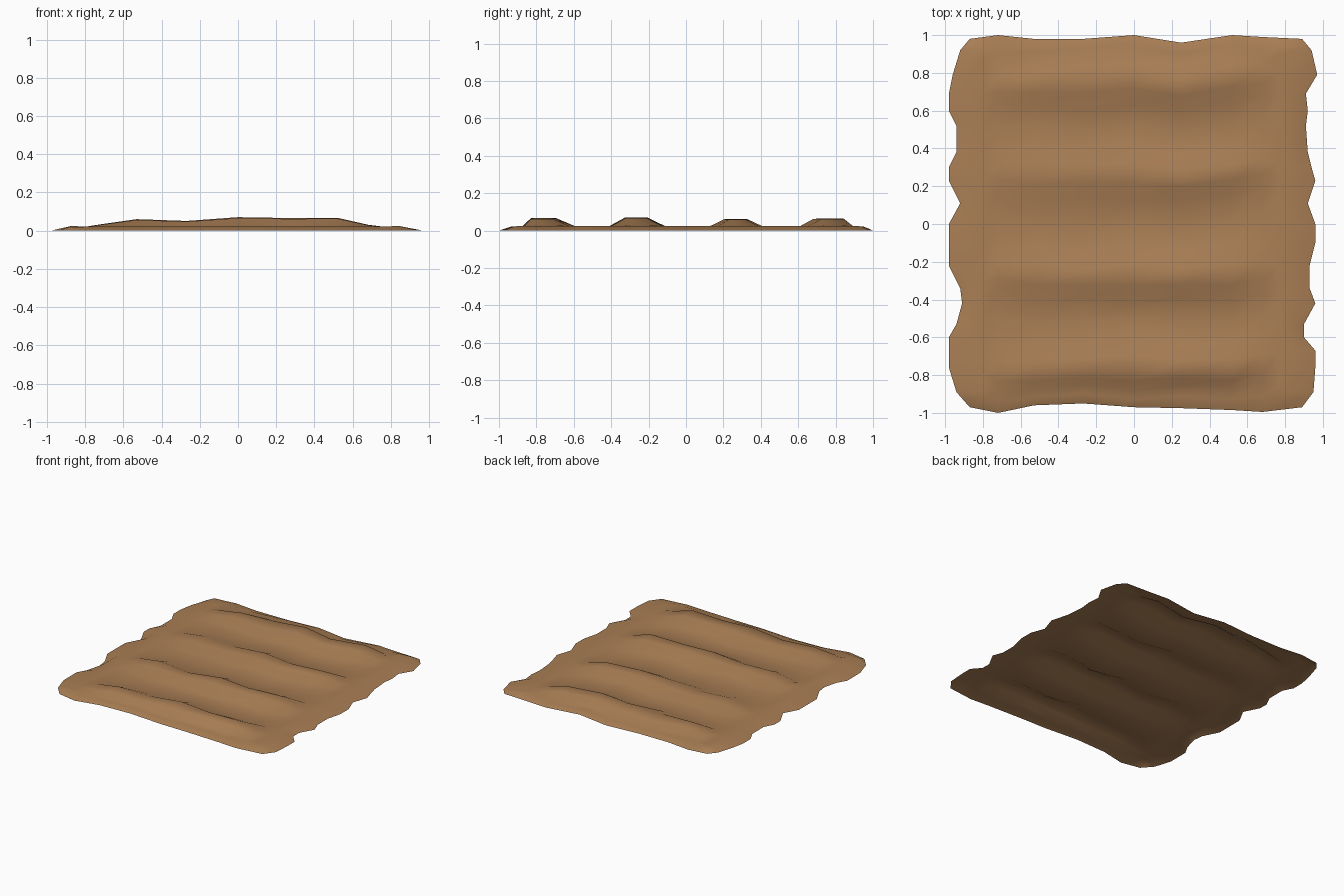
import bpy
import bmesh
from mathutils import Vector

cube = bpy.data.objects.get("Cube")
if cube:
    bpy.data.objects.remove(cube)

FLOOR = 0.018
RIM = 0.025

# Ridge foot lines (front, back), shoulder fractions and height scale
columns = [-.72, -.53, -.27, 0, .25, .52, .68]
crest = [.032, .058, .049, .068, .064, .065, .03]
ridges = [
    ([-.87, -.87, -.85, -.88, -.85, -.87, -.83], [-.65, -.64, -.63, -.58, -.64, -.62, -.61], (.17, .62), .97),
    ([-.35, -.41, -.39, -.42, -.39, -.41, -.37], [-.14, -.11, -.16, -.10, -.15, -.11, -.12], (.3, .66), 1.04),
    ([.17, .11, .14, .12, .12, .16, .20], [.39, .42, .40, .42, .37, .39, .40], (.32, .68), .92),
    ([.64, .63, .60, .63, .60, .64, .68], [.82, .84, .89, .90, .84, .90, .87], (.33, .78), .96),
]

# Ragged outline of the patch
side_y = [-.97, -.89, -.76, -.67, -.60, -.53, -.42, -.34, -.22, -.10, 0,
          .11, .23, .30, .38, .52, .60, .69, .79, .92, .98]
left_x = [-.87, -.94, -.98, -.98, -.98, -.94, -.91, -.92, -.98, -.98, -.98,
          -.92, -.98, -.98, -.94, -.94, -.98, -.98, -.96, -.92, -.87]
right_x = [.89, .95, .96, .96, .90, .90, .96, .93, .93, .96, .96,
           .92, .96, .94, .92, .91, .92, .91, .97, .94, .89]
front_y = [-1, -.96, -.95, -.97, -.975, -.985, -.995]
back_y = [1, .98, .98, 1, .96, 1, .99]


def add_rim_rows(line):
    """Insert a rim point just inside both ends of a column."""
    first = line[0].lerp(line[1], .5)
    last = line[-1].lerp(line[-2], .5)
    return [line[0], first] + line[1:-1] + [last, line[-1]]


def ridge_column(i):
    """Cross-section of the patch from front edge to back edge."""
    x = columns[i]
    line = [Vector((x, front_y[i], 0))]
    for r, (front, back, fractions, scale) in enumerate(ridges):
        a, b = front[i], back[i]
        if r:
            line.append(Vector((x, (ridges[r - 1][1][i] + a) / 2, FLOOR)))
        line.append(Vector((x, a, FLOOR)))
        for f in fractions:
            line.append(Vector((x, a + (b - a) * f, crest[i] * scale)))
        line.append(Vector((x, b, FLOOR)))
    line.append(Vector((x, back_y[i], 0)))
    line = add_rim_rows(line)
    line[1].z = line[-2].z = .021
    return line


def side_columns(edge_x, rim_x, inner):
    """Outline, rim and ridge-tip columns of one side."""
    edge = add_rim_rows([Vector((x, y, 0)) for x, y in zip(edge_x, side_y)])
    rim = [Vector((rim_x, p.y, RIM)) for p in edge]
    tip = [a.lerp(b, .5) for a, b in zip(rim, inner)]
    for p in tip[1:-1]:
        p.z = .021
    rim[0], rim[-1] = edge[0].copy(), edge[-1].copy()
    rim[1].z = rim[-2].z = .018
    tip[0] = edge[0].lerp(inner[0], .5)
    tip[-1] = edge[-1].lerp(inner[-1], .5)
    return edge, rim, tip


middle = [ridge_column(i) for i in range(len(columns))]
left = side_columns(left_x, -.87, middle[0])
right = side_columns(right_x, .84, middle[-1])
grid = list(left) + middle + list(reversed(right))

# Open sheet of soil
bm = bmesh.new()
verts = [[bm.verts.new(p) for p in line] for line in grid]
for a, b in zip(verts, verts[1:]):
    for j in range(len(a) - 1):
        bm.faces.new((a[j], b[j], b[j + 1], a[j + 1]))
bmesh.ops.remove_doubles(bm, verts=bm.verts, dist=.0005)
for f in bm.faces:
    f.smooth = True
mesh = bpy.data.meshes.new("furrowed_soil")
bm.to_mesh(mesh)
bm.free()

soil = bpy.data.materials.new("brown_soil")
soil.use_nodes = True
colour = (.40, .21, .09, 1)
soil.diffuse_color = colour
soil.node_tree.nodes["Principled BSDF"].inputs["Base Color"].default_value = colour
mesh.materials.append(soil)

patch = bpy.data.objects.new("furrowed_soil", mesh)
bpy.context.collection.objects.link(patch)
